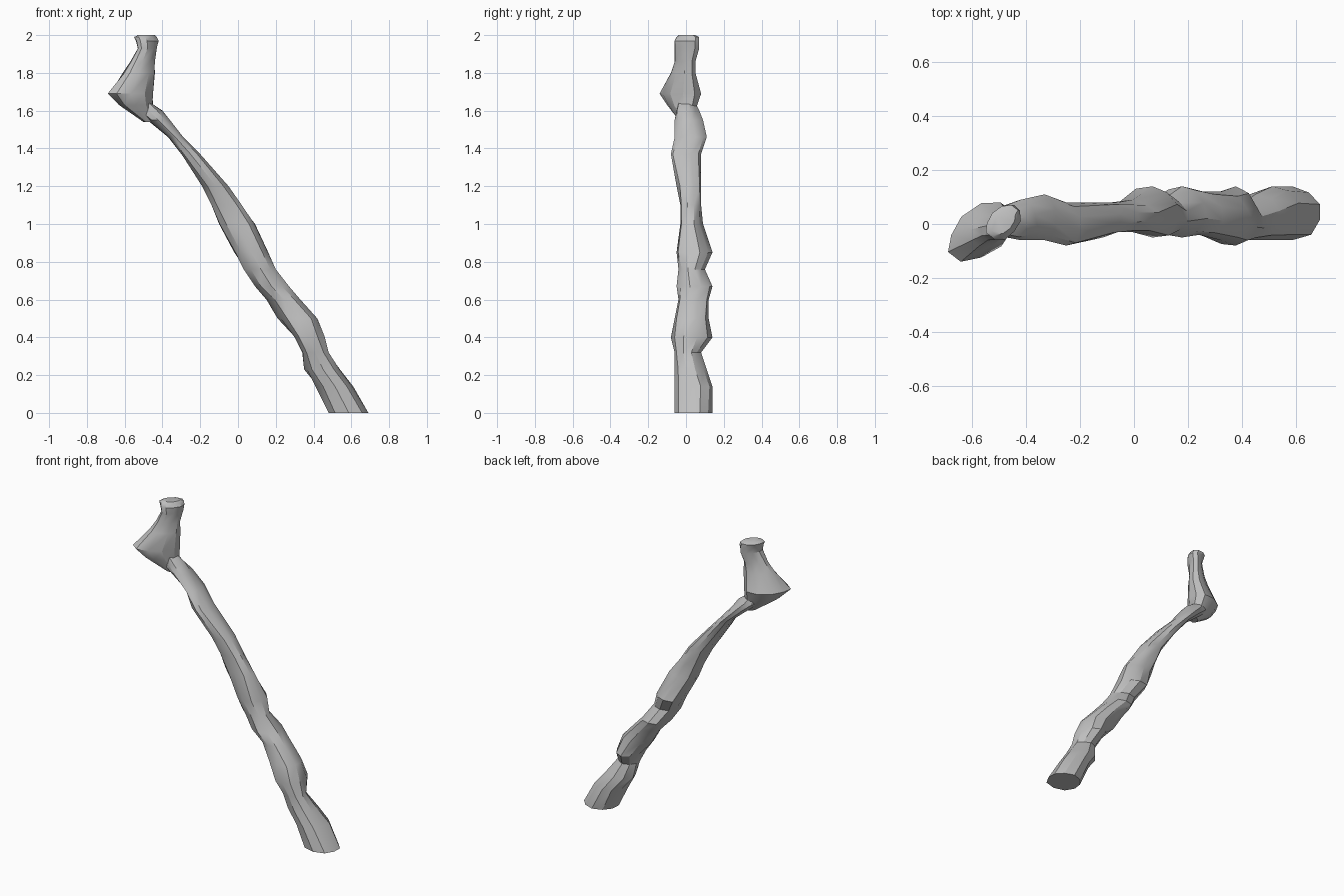
import bpy
import bmesh
import math
import random

random.seed(4)
SIDES = 10

default_cube = bpy.data.objects.get("Cube")
if default_cube:
    bpy.data.objects.remove(default_cube, do_unlink=True)

# One plain grey covers the whole branch
grey = bpy.data.materials.new("weathered grey")
grey.use_nodes = True
colour = (0.52, 0.52, 0.52, 1)
grey.diffuse_color = colour
grey.node_tree.nodes["Principled BSDF"].inputs["Base Color"].default_value = colour


def fit(values, low, high):
    """Stretch a list of values so that it spans low to high."""
    smallest, largest = min(values), max(values)
    return [low + (v - smallest) / (largest - smallest) * (high - low) for v in values]


def knobbly_ring(bm, section, roughness, lean):
    """Add one uneven horizontal cross-section, given in hundredths."""
    height, left, right, front, back = [v / 100 for v in section]
    across, along = [], []
    for i in range(SIDES):
        angle = math.tau * (i + 0.5) / SIDES
        radius = 1 + random.uniform(-roughness, roughness)
        across.append(radius * math.cos(angle))
        along.append(radius * math.sin(angle) + lean * math.cos(angle))
    xs = fit(across, left, right)
    ys = fit(along, front, back)
    return [bm.verts.new((x, y, height)) for x, y in zip(xs, ys)]


def lofted_limb(name, sections, roughness, lean=0.0):
    """Skin a row of cross-sections into one closed, faceted limb."""
    mesh = bpy.data.meshes.new(name)
    bm = bmesh.new()
    rings = [knobbly_ring(bm, s, roughness, lean) for s in sections]
    for lower, upper in zip(rings, rings[1:]):
        for i in range(SIDES):
            j = (i + 1) % SIDES
            bm.faces.new((lower[i], lower[j], upper[j], upper[i]))
    bm.faces.new(rings[0][::-1])
    bm.faces.new(rings[-1])
    bmesh.ops.recalc_face_normals(bm, faces=bm.faces)
    bm.to_mesh(mesh)
    bm.free()
    mesh.materials.append(grey)
    limb = bpy.data.objects.new(name, mesh)
    bpy.context.collection.objects.link(limb)

    # Soft shading with the strong creases kept
    bpy.ops.object.select_all(action="DESELECT")
    limb.select_set(True)
    bpy.context.view_layer.objects.active = limb
    bpy.ops.object.shade_smooth_by_angle(angle=math.radians(30))
    return limb


# Long slanting shaft: height, left, right, front, back
lofted_limb("shaft", [
    (0, 48, 69, -6, 14),
    (14, 41, 61, -6, 14),
    (23, 35, 54, -6, 11),
    (32, 34, 48, -6, 8),
    (40, 30, 46, -8, 14),
    (50, 21, 42, -6, 12),
    (60, 15, 33, -4, 12),
    (67, 9, 27, -5, 14),
    (76, 3, 20, -4, 10),
    (85, -2, 16, -5, 14),
    (100, -10, 9, -3, 9),
    (110, -14, 2, -3, 8),
    (120, -19, -5, -5, 8),
    (137, -30, -20, -8, 8),
    (146, -37, -29, -6, 11),
    (155, -48, -36, -6, 9),
    (160, -54, -40, -5, 7),
    (164, -54, -46, -4, 5),
], roughness=0.1)

# Flared knob and short upright stub, leaning out to the front right
lofted_limb("head", [
    (154, -50, -44, -3, 3),
    (163, -63, -45, -10, 6),
    (169, -69, -45, -14, 8),
    (180, -61, -44, -8, 5),
    (186, -57, -44, -6, 5),
    (193, -53, -43, -6, 7),
    (197, -54, -42, -6, 7),
    (199, -55, -43, -5, 7),
    (200, -53, -44, -4, 5),
], roughness=0.06, lean=0.45)
